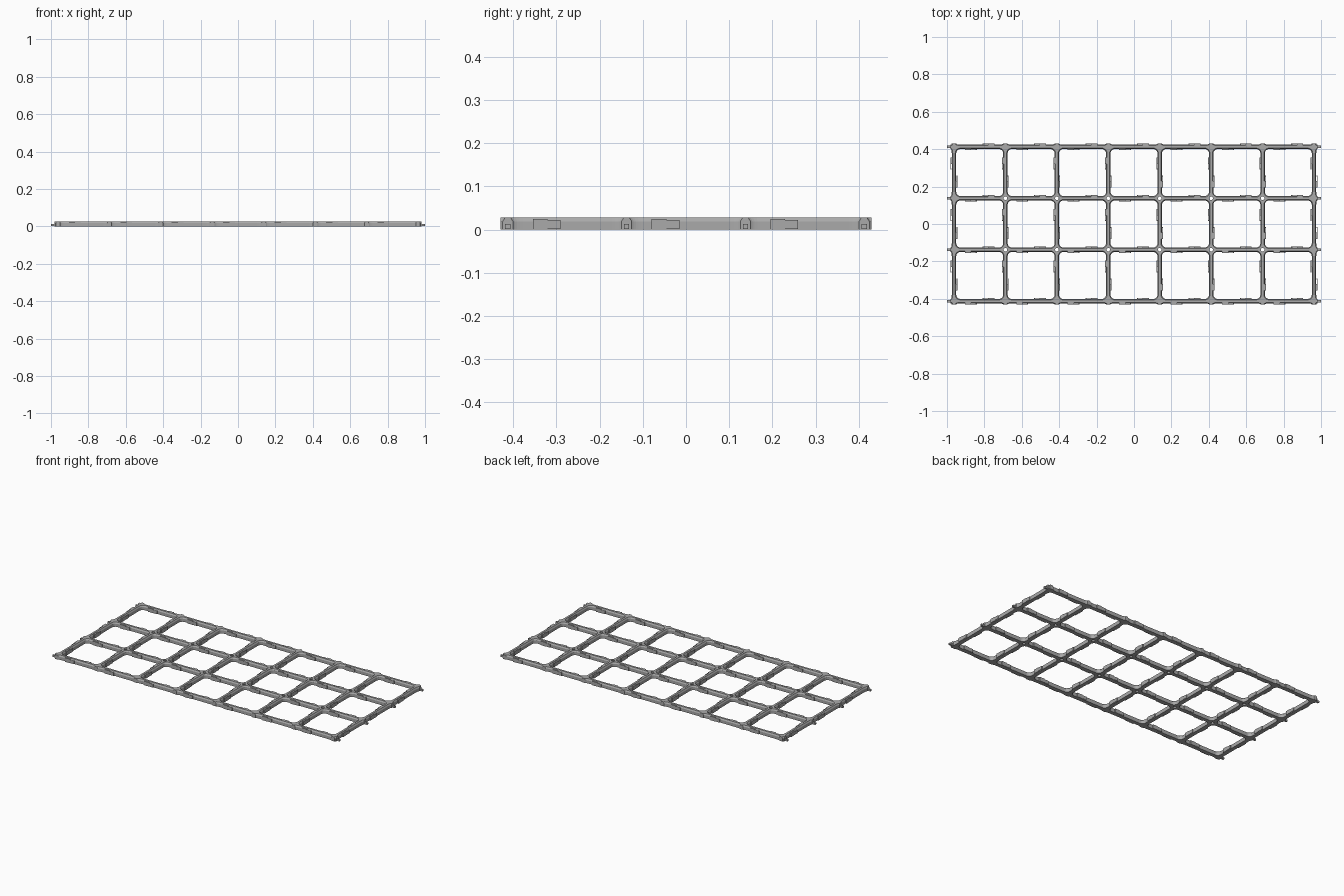
import bpy, bmesh, math

cube = bpy.data.objects.get("Cube")
if cube:
    bpy.data.objects.remove(cube, do_unlink=True)

PITCH = 0.275
COLS, ROWS = 8, 4
X0, Y0 = -PITCH * (COLS - 1) / 2, -PITCH * (ROWS - 1) / 2
ARM = 0.035        # reach of a joint along each bar
STUB = 0.0175      # reach of a joint past the outer edge
HOLE = 0.0095
TOP = 0.0275
# (height, half width) levels shared by the bars and joints
LEVELS = [(0, 0.0118), (0.019, 0.0118), (TOP, 0.0065)]

grey = bpy.data.materials.new("mid grey")
grey.use_nodes = True
grey.diffuse_color = (0.4, 0.4, 0.4, 1)
grey.node_tree.nodes["Principled BSDF"].inputs["Base Color"].default_value = (0.4, 0.4, 0.4, 1)


def finish(bm, name):
    bmesh.ops.recalc_face_normals(bm, faces=bm.faces)
    mesh = bpy.data.meshes.new(name)
    bm.to_mesh(mesh)
    bm.free()
    mesh.materials.append(grey)
    return add_object(mesh, name)


def add_object(mesh, name):
    ob = bpy.data.objects.new(name, mesh)
    bpy.context.collection.objects.link(ob)
    return ob


def add_box(bm, lo, hi):
    verts = bmesh.ops.create_cube(bm, size=1)["verts"]
    for v in verts:
        v.co = [(a + b) / 2 + c * (b - a) for a, b, c in zip(lo, hi, v.co)]


def skin(bm, a, b):
    n = len(a)
    for i in range(n):
        j = (i + 1) % n
        bm.faces.new((a[i], a[j], b[j], b[i]))


# Bar along x with a hooked clip on each side, turned half round from each other
def build_bar():
    bm = bmesh.new()
    profile = [(-w, z) for z, w in LEVELS] + [(w, z) for z, w in reversed(LEVELS)]
    ends = [[bm.verts.new((x, y, z)) for y, z in profile] for x in (ARM, PITCH - ARM)]
    skin(bm, *ends)
    for end in ends:
        bm.faces.new(end)

    def clip(x1, x2, y1, y2, z1, z2):
        add_box(bm, (x1, -y2, z1), (x2, -y1, z2))
        add_box(bm, (PITCH - x2, y1, z1), (PITCH - x1, y2, z2))

    clip(0.058, 0.092, 0.006, STUB, 0, 0.025)       # solid block
    clip(0.092, 0.122, 0.0148, STUB, 0.001, 0.022)  # free tongue
    clip(0.116, 0.122, 0.0125, STUB, 0.001, 0.022)  # hook tip
    return bm


def array(ob, count, offset):
    mod = ob.modifiers.new("Repeat", "ARRAY")
    mod.count = count
    mod.use_relative_offset = False
    mod.use_constant_offset = True
    mod.constant_offset_displace = offset


long_bars = finish(build_bar(), "lengthwise_bars")
long_bars.location = (X0, Y0, 0)
array(long_bars, COLS - 1, (PITCH, 0, 0))
array(long_bars, ROWS, (0, PITCH, 0))

cross_bars = add_object(long_bars.data, "crosswise_bars")
cross_bars.location = (X0, Y0, 0)
cross_bars.rotation_euler.z = math.pi / 2
array(cross_bars, ROWS - 1, (PITCH, 0, 0))
array(cross_bars, COLS, (0, -PITCH, 0))


# Cross-shaped joint with rounded inner corners
def build_joint(east, north, west, south, holed):
    steps = 5
    bm = bmesh.new()

    def outline(w, z):
        verts = []
        for sx, sy, lx, ly in ((1, 1, east, north), (-1, 1, west, north),
                               (-1, -1, west, south), (1, -1, east, south)):
            arc = []
            for i in range(steps + 1):
                t = i / steps * math.pi / 2
                x = lx - (lx - w) * math.sin(t)
                y = ly - (ly - w) * math.cos(t)
                arc.append((sx * x, sy * y, z))
            verts += arc if sx * sy > 0 else arc[::-1]
        return [bm.verts.new(p) for p in verts]

    rings = [outline(w, z) for z, w in LEVELS]
    for a, b in zip(rings, rings[1:]):
        skin(bm, a, b)
    if holed:
        inner = []
        for ring in (rings[0], rings[-1]):
            angles = [math.atan2(v.co.y, v.co.x) for v in ring]
            inner.append([bm.verts.new((HOLE * math.cos(t), HOLE * math.sin(t), ring[0].co.z))
                          for t in angles])
            skin(bm, ring, inner[-1])
        # straight-walled bore between both rims
        skin(bm, *inner)
    else:
        bm.faces.new(rings[0])
        bm.faces.new(rings[-1])
    return bm


joints = {}
for c in range(COLS):
    for r in range(ROWS):
        reach = (STUB if c == COLS - 1 else ARM, STUB if r == ROWS - 1 else ARM,
                 STUB if c == 0 else ARM, STUB if r == 0 else ARM)
        if reach in joints:
            ob = add_object(joints[reach], "joint")
        else:
            ob = finish(build_joint(*reach, all(v == ARM for v in reach)), "joint")
            joints[reach] = ob.data
        ob.location = (X0 + c * PITCH, Y0 + r * PITCH, 0)

# Connector pegs on both short ends
bm = bmesh.new()
for r in range(ROWS):
    y = Y0 + r * PITCH
    for x1, x2 in ((-1, X0 - 0.01), (-X0 + 0.01, 1)):
        add_box(bm, (x1, y - 0.006, 0.002), (x2, y + 0.006, 0.013))
finish(bm, "end_pegs")
